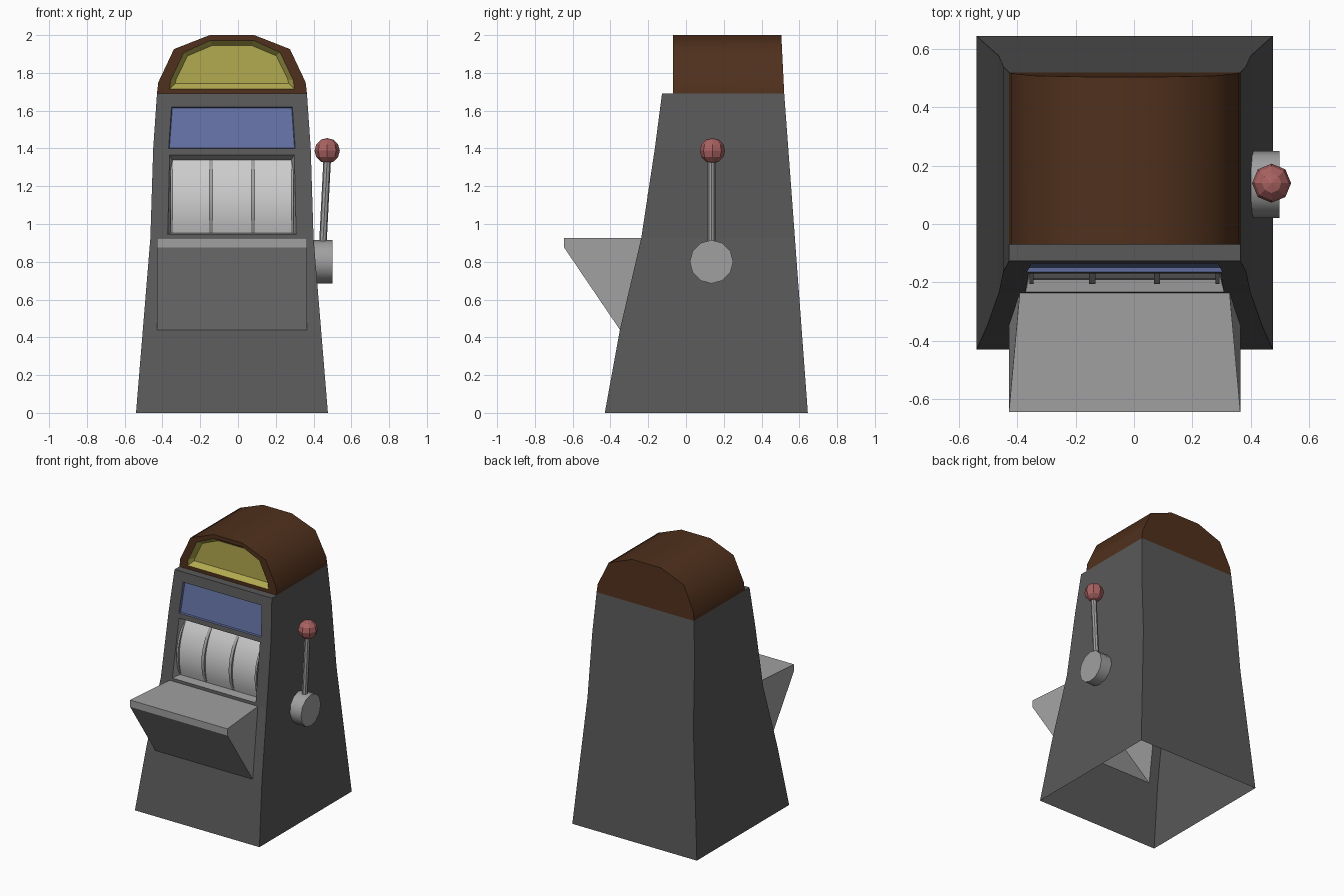
import bpy, math
from mathutils import Vector, Matrix

if "Cube" in bpy.data.objects:
    bpy.data.objects.remove(bpy.data.objects["Cube"])

CX = -0.032  # cabinet centre line
DARK, MID, LIGHT = (0.1, 0.1, 0.1), (0.35, 0.35, 0.35), (0.65, 0.65, 0.65)
BROWN, YELLOW, BLUE, RED = (0.08, 0.03, 0.012), (0.45, 0.4, 0.08), (0.13, 0.17, 0.38), (0.4, 0.12, 0.12)


def finish(ob, name, color, smooth=None):
    ob.name = name
    mat = bpy.data.materials.new(name + "_mat")
    mat.diffuse_color = (*color, 1)
    mat.use_nodes = True
    mat.node_tree.nodes["Principled BSDF"].inputs["Base Color"].default_value = mat.diffuse_color
    ob.data.materials.append(mat)
    if smooth:
        bpy.ops.object.select_all(action='DESELECT')
        ob.select_set(True)
        bpy.context.view_layer.objects.active = ob
        bpy.ops.object.shade_smooth_by_angle(angle=math.radians(smooth))
    return ob


def mesh(name, verts, faces, color, smooth=None):
    me = bpy.data.meshes.new(name)
    me.from_pydata([tuple(v) for v in verts], [], faces)
    ob = bpy.data.objects.new(name, me)
    bpy.context.collection.objects.link(ob)
    return finish(ob, name, color, smooth)


def loft(name, rings, color, caps=(), closed=True, smooth=None):
    n = len(rings[0])
    faces = []
    for r in range(len(rings) - 1):
        for i in range(n if closed else n - 1):
            j = (i + 1) % n
            faces.append((r*n + i, r*n + j, r*n + n + j, r*n + n + i))
    for c in caps:
        k = c % len(rings)
        ring = list(range(k*n, k*n + n))
        faces.append(tuple(ring if k else ring[::-1]))
    return mesh(name, [v for r in rings for v in r], faces, color, smooth)


def interp(table, z):
    for (z0, a), (z1, b) in zip(table, table[1:]):
        if z <= z1 + 1e-6:
            return a + (b - a) * (z - z0) / (z1 - z0)
    return table[-1][1]


def front(z):
    return interp([(0, -.43), (.44, -.35), (.925, -.237), (1.4, -.165), (1.69, -.127)], z)


def half(z):
    return interp([(0, .508), (.925, .432), (1.4, .417), (1.69, .397)], z)


def back(z):
    return .645 - .125 * z / 1.69


# Cabinet: hollow tapered shell with openings for tray, reels and screen
rows = [(0, .4), (.44, .397), (.925, .36), (.945, .34), (1.365, .33), (1.4, .335), (1.62, .32), (1.69, .32)]
openings = (1, 3, 5)
verts, faces = [], []
for z, h in rows:
    w, f, b = half(z), front(z), back(z)
    verts += [(CX - w, f, z), (CX - h, f, z), (CX + h, f, z), (CX + w, f, z), (CX + w, b, z), (CX - w, b, z)]
for r in range(len(rows) - 1):
    for i in range(6):
        if i == 1 and r in openings:
            continue
        j = (i + 1) % 6
        faces.append((r*6 + i, r*6 + j, r*6 + 6 + j, r*6 + 6 + i))
faces.append(tuple(range(42, 48)))
mesh("cabinet", verts, faces, DARK)


# Recessed screen and reel window
def recess(name, r, depth, inset, color):
    (z0, h0), (z1, h1) = rows[r], rows[r + 1]
    def ring(d, m):
        return [(CX + s*(h - m), front(z + k*m) + d, z + k*m - .16*d)
                for s, z, h, k in ((-1, z0, h0, 1), (1, z0, h0, 1), (1, z1, h1, -1), (-1, z1, h1, -1))]
    loft(name, [ring(0, 0), ring(depth, inset)], color, caps=(-1,))


recess("screen", 5, .015, .004, BLUE)
recess("reel_window", 3, .07, .018, MID)


# Reels and the dividers between them: bulging extruded arcs
def arc_block(name, x0, x1, rise, color):
    prof = []
    for i in range(9):
        t = i / 8
        z = .962 + .386 * t
        d = .062 - rise * math.sin(math.pi * t) ** .8
        prof.append((front(z) + d, z - .16 * d))
    prof += [(front(1.348) + .07, 1.337), (front(.962) + .07, .951)]
    loft(name, [[(CX + x, y, z) for y, z in prof] for x in (x0, x1)], color, caps=(0, -1), smooth=35)


for i in range(3):
    c = (i - 1) * .222
    arc_block(f"reel_{i + 1}", c - .1, c + .1, .048, LIGHT)
for i in range(4):
    c = (-.319, -.111, .111, .319)[i]
    w = .011 if i in (1, 2) else .007
    arc_block(f"reel_divider_{i + 1}", c - w, c + w, .063, MID)

# Tray, open toward the cabinet
tray = [(.36, -.237, .925), (.397, -.645, .925), (.397, -.645, .875), (.397, -.35, .44)]
loft("tray", [[(CX + s*h, y, z) for h, y, z in tray] for s in (-1, 1)], MID, caps=(0, -1), closed=False)

# Dome with recessed panel
def mirror(pts):
    return [(CX + x, z) for x, z in pts] + [(CX - x, z) for x, z in reversed(pts)]


outer = mirror([(.397, 1.69), (.39, 1.75), (.307, 1.926), (.118, 2.0)])
inner = mirror([(.33, 1.715), (.325, 1.76), (.255, 1.908), (.115, 1.972)])
deep = mirror([(.30, 1.745), (.296, 1.765), (.235, 1.89), (.105, 1.945)])
DY = -.07
loft("dome", [[(x, DY, z) for x, z in inner], [(x, DY, z) for x, z in outer],
              [(x, .52 - .05*(z - 1.69), z) for x, z in outer]], BROWN, caps=(-1,), smooth=50)
loft("dome_panel", [[(x, DY, z) for x, z in inner], [(x, DY + .035, z) for x, z in deep]], YELLOW, caps=(-1,))


# Lever: hub, rod, knob
def rod(name, a, b, r, n, color):
    a, b = Vector(a), Vector(b)
    bpy.ops.mesh.primitive_cylinder_add(vertices=n, radius=r, depth=(b - a).length)
    ob = bpy.context.object
    ob.data.transform(Matrix.Translation((a + b) / 2) @ (b - a).to_track_quat('Z', 'Y').to_matrix().to_4x4())
    return finish(ob, name, color, 40)


rod("lever_hub", (.4, .135, .8), (.5, .135, .8), .115, 12, MID)
rod("lever_rod", (.447, .135, .85), (.473, .135, 1.36), .02, 8, MID)
bpy.ops.mesh.primitive_uv_sphere_add(segments=8, ring_count=6, radius=.067, location=(.472, .14, 1.388))
finish(bpy.context.object, "lever_knob", RED)
